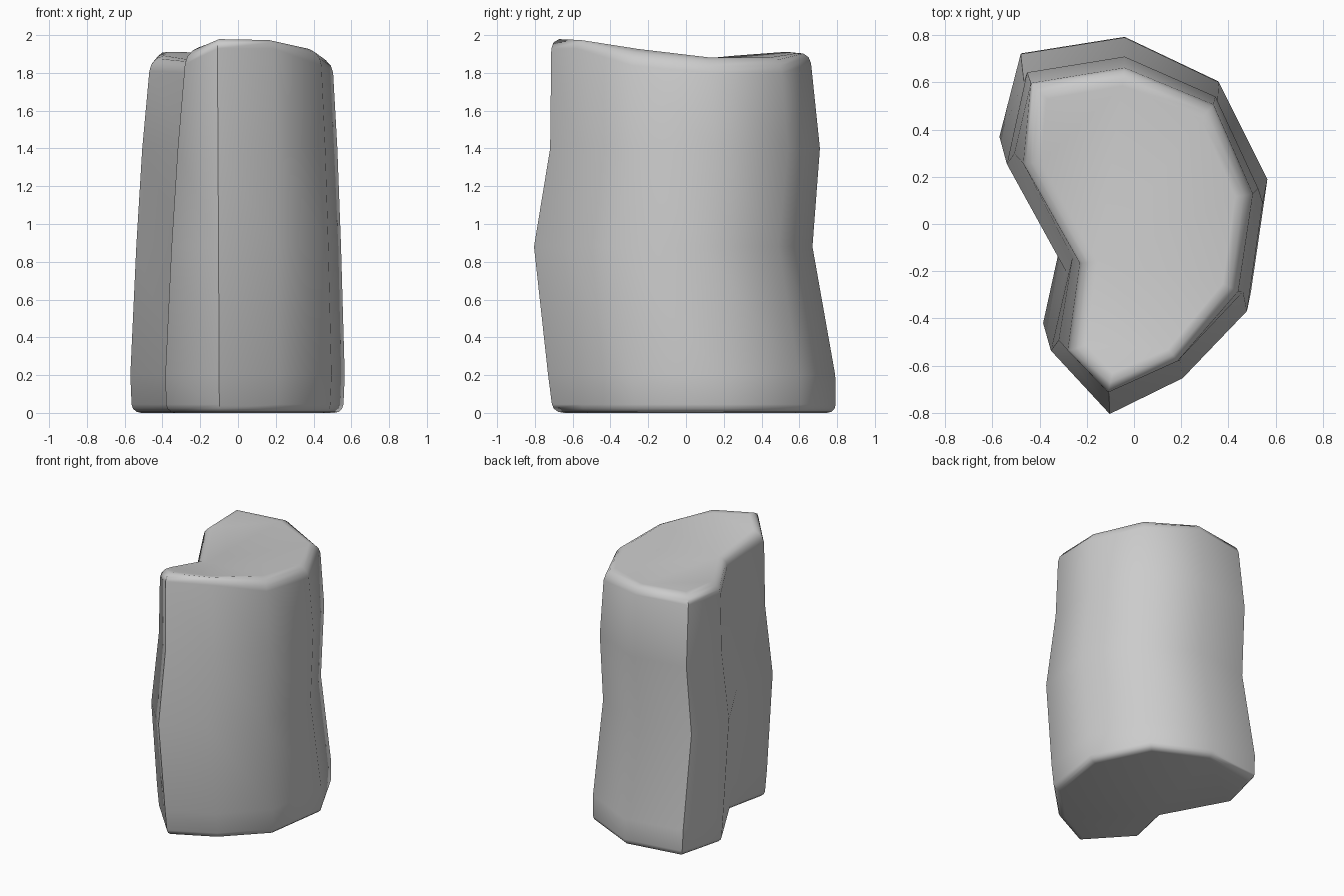
import bpy, bmesh, math
from mathutils import Vector

if "Cube" in bpy.data.objects:
    bpy.data.objects.remove(bpy.data.objects["Cube"])

# Kidney-shaped outline near the foot and at the crown (same vertex order)
foot = [(-.48, .72), (-.04, .79), (.36, .60), (.565, .19), (.495, -.29),
        (.215, -.57), (-.10, -.73), (-.385, -.42), (-.315, -.10), (-.57, .37)]
crown = [(-.435, .59), (-.04, .655), (.335, .50), (.50, .125), (.44, -.285),
         (.185, -.58), (-.11, -.712), (-.275, -.54), (-.225, -.17), (-.465, .25)]
# Uneven crown heights
crown_z = [1.92, 1.92, 1.87, 1.87, 1.91, 2.0, 2.0, 1.92, 1.87, 1.88]

# Horizontal courses: height, blend from foot to crown, sway in y, scale
courses = [(0, 0, .015, .985), (.2, 0, 0, 1), (.88, .3, -.08, 1),
           (1.4, .6, 0, 1), (None, 1, 0, 1)]

bm = bmesh.new()
rings = []
for z, t, sway, scale in courses:
    ring = []
    for a, b, top in zip(foot, crown, crown_z):
        p = Vector(a).lerp(Vector(b), t) * scale
        ring.append(bm.verts.new((p.x, p.y + sway, top if z is None else z)))
    rings.append(ring)

# Side walls and caps
n = len(foot)
for lower, upper in zip(rings, rings[1:]):
    for i in range(n):
        j = (i + 1) % n
        bm.faces.new((lower[i], upper[i], upper[j], lower[j]))
caps = [bm.faces.new(rings[0]), bm.faces.new(list(reversed(rings[-1])))]
bmesh.ops.recalc_face_normals(bm, faces=bm.faces)

# Worn, rounded rims at top and bottom
for cap, width in ((caps[1], .07), (caps[0], .045)):
    rim = list(cap.edges)
    bmesh.ops.bevel(bm, geom=rim, offset=width, offset_type='OFFSET',
                    segments=3, profile=.5, affect='EDGES')
    caps = [f for f in bm.faces if len(f.verts) >= n]
    caps.sort(key=lambda f: f.calc_center_median().z)
bmesh.ops.triangulate(bm, faces=[f for f in bm.faces if len(f.verts) > 4])

mesh = bpy.data.meshes.new("rock_pillar")
bm.to_mesh(mesh)
bm.free()
rock = bpy.data.objects.new("rock_pillar", mesh)
bpy.context.collection.objects.link(rock)

# Soft shading over the facets
bpy.context.view_layer.objects.active = rock
rock.select_set(True)
bpy.ops.object.shade_smooth_by_angle(angle=math.radians(60))
